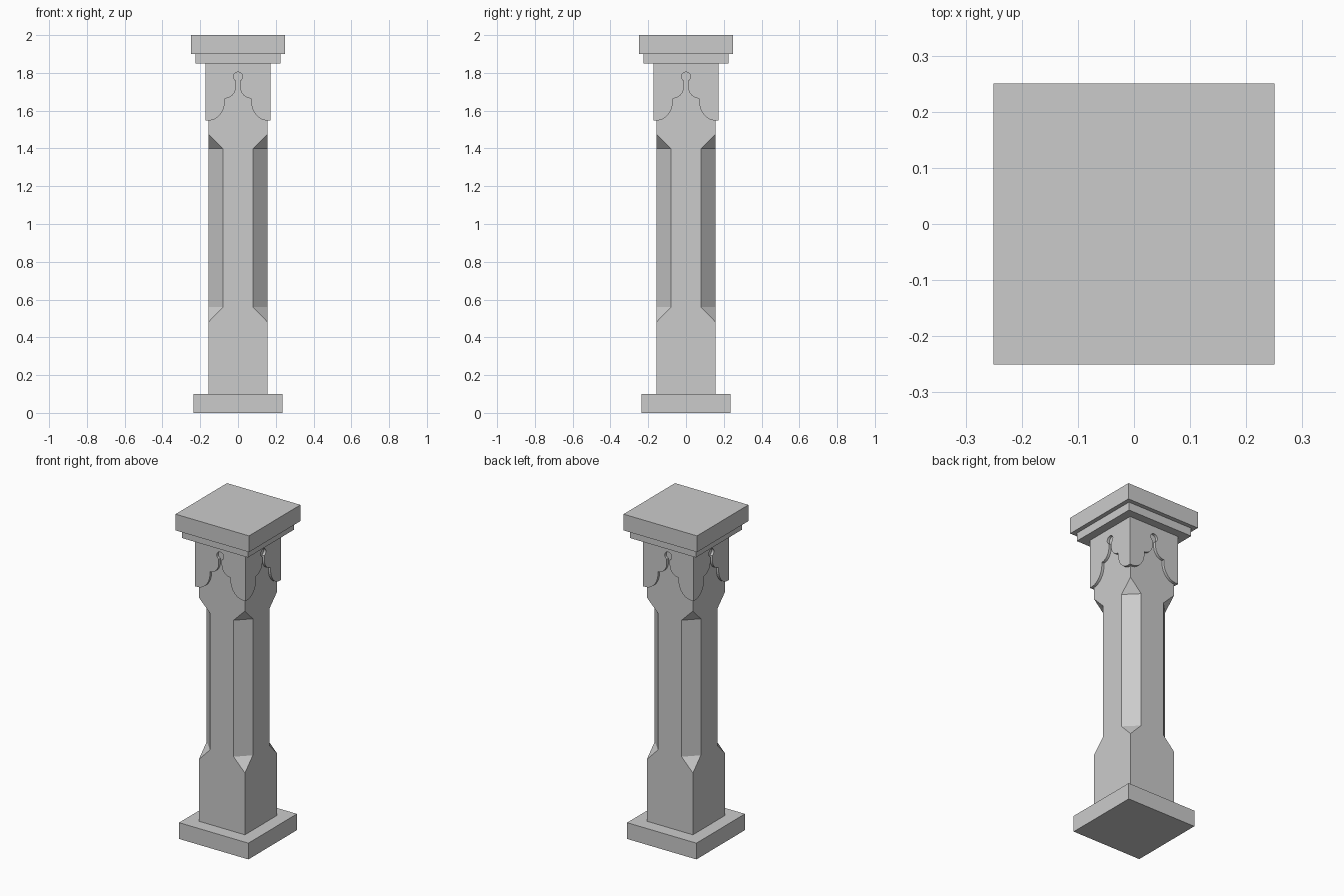
import bpy, bmesh
from math import sin, cos, radians, asin, degrees
from mathutils import Matrix, Vector

if "Cube" in bpy.data.objects:
    bpy.data.objects.remove(bpy.data.objects["Cube"])


def finish(name, bm):
    bmesh.ops.remove_doubles(bm, verts=bm.verts, dist=1e-5)
    bmesh.ops.recalc_face_normals(bm, faces=bm.faces)
    me = bpy.data.meshes.new(name)
    bm.to_mesh(me)
    bm.free()
    ob = bpy.data.objects.new(name, me)
    bpy.context.collection.objects.link(ob)
    return ob


def slab(name, half, z0, z1):
    bm = bmesh.new()
    m = Matrix.Translation((0, 0, (z0 + z1) / 2)) @ Matrix.Diagonal((2 * half, 2 * half, z1 - z0, 1))
    bmesh.ops.create_cube(bm, size=1, matrix=m)
    return finish(name, bm)


def arc(cx, cz, rx, rz, a0, a1, n):
    steps = [radians(a0 + (a1 - a0) * i / n) for i in range(n + 1)]
    return [(cx + rx * cos(a), cz + rz * sin(a)) for a in steps]


# Square plinth and stepped top
slab("base_plinth", 0.236, 0, 0.1)
slab("cap_step", 0.224, 1.85, 1.9)
slab("cap_slab", 0.25, 1.9, 2.0)

# Shaft with stopped corner chamfers: (height, chamfer size)
S = 0.157
bm = bmesh.new()
rings = []
for z, c in [(0.1, 0), (0.48, 0), (0.56, 0.077), (1.4, 0.077), (1.477, 0), (1.85, 0)]:
    k = S - c
    pts = [(S, -k), (S, k), (k, S), (-k, S), (-S, k), (-S, -k), (-k, -S), (k, -S)]
    rings.append([bm.verts.new((x, y, z)) for x, y in pts])
for lo, hi in zip(rings, rings[1:]):
    for i in range(8):
        j = (i + 1) % 8
        bm.faces.new((lo[i], lo[j], hi[j], hi[i]))
for r in (rings[0], rings[-1]):
    bm.faces.new([r[i] for i in (0, 1, 3, 5)])
finish("shaft", bm)

# Capital: four mitred plates with a lobed arch and keyhole cut out
OUT, IN = 0.173, 0.155
neck, hole = 0.01, 0.024
tilt = degrees(asin(neck / hole))
left = [(-OUT, 1.85), (-OUT, 1.548)]
left += arc(-IN, 1.65, 0.085, 0.102, -90, 0, 10)
left += arc(-0.07, 1.73, 0.06, 0.065, -90, 0, 10)
left += arc(0, 1.78, hole, hole, -90 - tilt, -270, 12)
outline = left + [(-x, z) for x, z in reversed(left[:-1])]

bm = bmesh.new()
for q in range(4):
    rot = Matrix.Rotation(radians(90 * q), 3, 'Z')
    front = [bm.verts.new(rot @ Vector((x, -OUT, z))) for x, z in outline]
    back = [bm.verts.new(rot @ Vector((max(-IN, min(IN, x)), -IN, z))) for x, z in outline]
    bm.faces.new(front)
    n = len(outline)
    # rim of the cut-out and the top edge; mitred ends stay open and meet the next plate
    for i in range(n):
        j = (i + 1) % n
        if i not in (0, n - 2):
            bm.faces.new((front[i], back[i], back[j], front[j]))
finish("capital_arches", bm)
